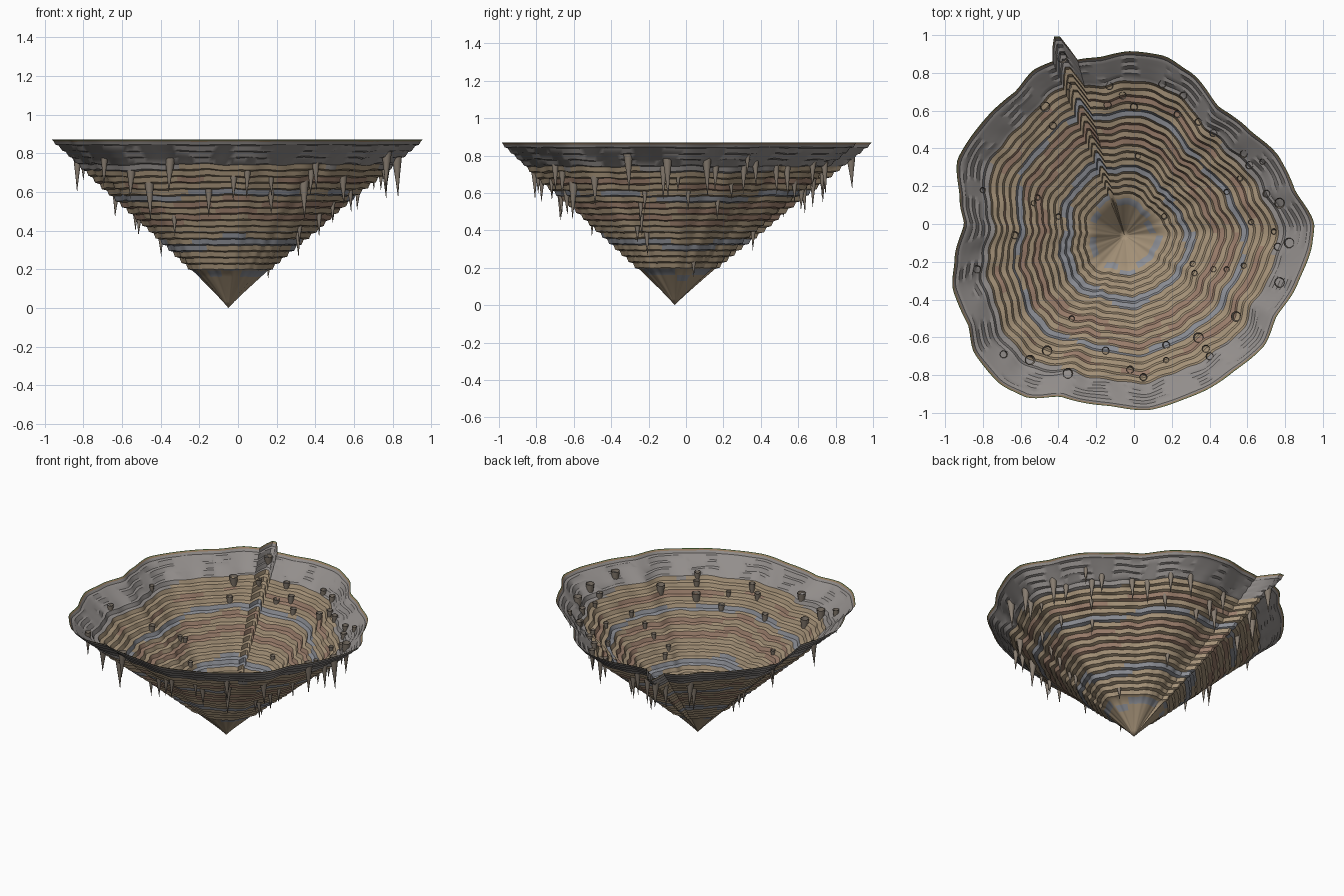
import bpy, bmesh, math, random

if "Cube" in bpy.data.objects:
    bpy.data.objects.remove(bpy.data.objects["Cube"])
random.seed(7)

AX, AY = -0.05, -0.06          # tip of the cone
TOP = 0.87
COLS, STEPS = 240, 27

def material(name, rgb):
    m = bpy.data.materials.new(name)
    m.diffuse_color = (*rgb, 1)
    m.use_nodes = True
    m.node_tree.nodes["Principled BSDF"].inputs["Base Color"].default_value = m.diffuse_color
    return m

MATS = [material(n, c) for n, c in (
    ("tan_rock", (.38, .29, .19)), ("grey_rock", (.29, .27, .26)),
    ("blue_rock", (.26, .27, .30)), ("red_rock", (.33, .21, .15)),
    ("grass_edge", (.09, .16, .05)), ("soil", (.30, .20, .12)))]
SPIKE_MAT = material("spike_rock", (.24, .20, .16))

# Rim outline seen from above, with the narrow fin at the back left
RIM = [(.955, 0), (.85, .185), (.77, .354), (.61, .5), (.45, .62), (.29, .81),
       (.16, .89), (-.02, .915), (-.18, .884), (-.3, .87), (-.35, .937),
       (-.4, 1.0), (-.43, .99), (-.43, .862), (-.526, .82), (-.63, .70),
       (-.79, .555), (-.934, .344), (-.923, .13), (-.9, 0), (-.95, -.185),
       (-.96, -.344), (-.88, -.53), (-.844, -.688), (-.71, -.847),
       (-.58, -.915), (-.384, -.915), (-.13, -.963), (.08, -.985),
       (.27, -.926), (.4, -.87), (.53, -.78), (.69, -.645), (.754, -.49),
       (.865, -.32), (.945, -.1)]
TAU = math.tau
POLAR = sorted((math.atan2(y - AY, x - AX) % TAU, math.hypot(x - AX, y - AY))
               for x, y in RIM)
POLAR = ([(POLAR[-1][0] - TAU, POLAR[-1][1])] + POLAR
         + [(POLAR[0][0] + TAU, POLAR[0][1])])

def rim_radius(a):
    a %= TAU
    for (a0, r0), (a1, r1) in zip(POLAR, POLAR[1:]):
        if a0 <= a <= a1:
            f = (a - a0) / (a1 - a0)
            f = .5 * f + .5 * f * f * (3 - 2 * f)
            return r0 + (r1 - r0) * f
    return .95

def wave(a, k):
    return (math.sin(7 * a + k * .35) + math.sin(17 * a + k * .8 + 1)
            + .8 * math.sin(31 * a - k * .5 + 2)) / 2.8

# Vertical profile: undercut ledges stacked up to the rim (height, radius)
rows = []
for k in range(STEPS):
    t0, t1 = k / STEPS, (k + 1) / STEPS
    r0, r1 = t0 ** 1.06, t1 ** 1.06
    tread = .7 if t0 < .84 else .5
    if k:
        rows.append((t0, r0))
        if t0 > .22:
            rows.append((t0 + (t1 - t0) * .2, r0 + (r1 - r0) * tread))
rows += [(.988, .989), (.996, .996), (1, 1)]

def band(t, a):
    t += .02 * math.sin(a * 2 + 1) + .012 * math.sin(a * 5)
    for limit, m in ((.17, 0), (.20, 2), (.34, 0), (.39, 2), (.50, 0), (.54, 3),
                     (.58, 0), (.61, 3), (.64, 0), (.67, 2), (.73, 0), (.75, 3),
                     (.82, 0)):
        if t < limit:
            return m
    return 1

def finish(bm, name, mats, angle):
    me = bpy.data.meshes.new(name)
    bm.to_mesh(me)
    bm.free()
    ob = bpy.data.objects.new(name, me)
    bpy.context.collection.objects.link(ob)
    for m in mats:
        me.materials.append(m)
    bpy.ops.object.select_all(action='DESELECT')
    ob.select_set(True)
    bpy.context.view_layer.objects.active = ob
    bpy.ops.object.shade_smooth_by_angle(angle=math.radians(angle))
    return ob

# Open rock shell
bm = bmesh.new()
tip = bm.verts.new((AX, AY, 0))
rings = []
for i, (t, r) in enumerate(rows):
    ring = []
    fade = min(1, (1 - t) / .12)
    for c in range(COLS):
        a = c * TAU / COLS
        full = rim_radius(a)
        rad = full * r * (1 + .014 * fade * wave(a, 0))
        rad += .006 * fade * t * wave(a + 1, i // 2 * 2)
        z = TOP * t + .008 * fade * t * wave(a + 2, i // 2)
        ring.append(bm.verts.new((AX + rad * math.cos(a), AY + rad * math.sin(a), z)))
    rings.append(ring)
for c in range(COLS):
    bm.faces.new((tip, rings[0][(c + 1) % COLS], rings[0][c]))
for i in range(len(rings) - 1):
    lo, hi = rings[i], rings[i + 1]
    for c in range(COLS):
        d = (c + 1) % COLS
        f = bm.faces.new((lo[c], lo[d], hi[d], hi[c]))
        if i == len(rings) - 2:
            f.material_index = 4
        elif i == len(rings) - 3:
            f.material_index = 5
        else:
            f.material_index = band(rows[i][0], c * TAU / COLS)
finish(bm, "rock_shell", MATS, 35)

# Hanging spikes piercing the shell, grouped by base radius (positions in 1/100)
BIG = [(-47, 62), (82, -10), (77, -31), (-35, -79), (-55, -72), (54, -49),
       (34, -60), (-38, 88), (-46, -67), (77, 11)]
MID = [(-43, 52), (15, 74), (58, 37), (70, 16), (38, -66), (-69, -69), (40, -70),
       (17, -64), (5, -81), (-2, -77), (-15, -67), (-83, -24), (-63, -6), (61, 31),
       (42, 48), (34, 54), (26, 68), (23, 58), (0, 62), (-6, 68), (-14, 63),
       (-13, 73), (-35, 73), (76, -12)]
SMALL = [(68, 33), (74, -4), (58, -22), (42, -24), (49, -24), (32, -26), (17, -72),
         (-80, 18), (-53, 11), (-40, 4), (16, 4), (2, 36), (49, 17), (62, 1),
         (-33, -50), (31, -21), (56, 24), (-51, 14)]
bm = bmesh.new()
SIDES = 10
for group, size in ((BIG, .028), (MID, .021), (SMALL, .016)):
    for px, py in group:
        x, y = px / 100, py / 100
        a = math.atan2(y - AY, x - AX)
        t = (math.hypot(x - AX, y - AY) / rim_radius(a)) ** (1 / 1.06)
        length = size * random.uniform(6.5, 9)
        z = TOP * t + size * 1.3
        lean = random.uniform(0, TAU)
        prev = None
        for drop, w in ((0, 1), (.25, .78), (.5, .5), (.78, .22), (1, .03)):
            ox = .3 * size * drop * math.cos(lean)
            oy = .3 * size * drop * math.sin(lean)
            ring = [bm.verts.new((x + ox + size * w * math.cos(s * TAU / SIDES),
                                  y + oy + size * w * math.sin(s * TAU / SIDES),
                                  z - drop * length)) for s in range(SIDES)]
            if prev:
                for s in range(SIDES):
                    n = (s + 1) % SIDES
                    bm.faces.new((prev[n], prev[s], ring[s], ring[n]))
            prev = ring
        bm.faces.new(prev[::-1])
finish(bm, "hanging_spikes", [SPIKE_MAT], 40)
